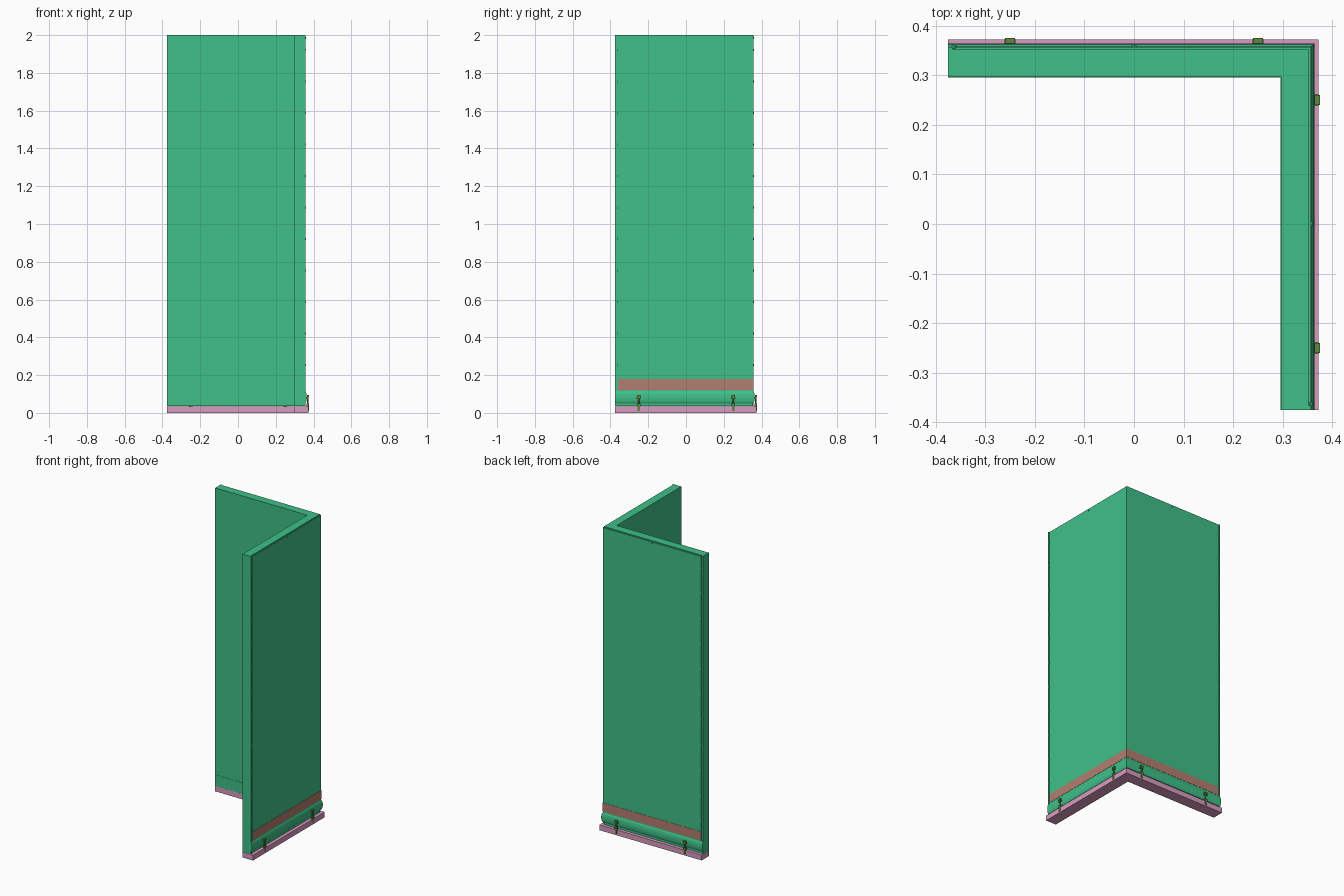
import bpy, bmesh, math
from mathutils import Matrix, Vector

if "Cube" in bpy.data.objects:
    bpy.data.objects.remove(bpy.data.objects["Cube"])


def material(name, rgb):
    m = bpy.data.materials.new(name)
    m.diffuse_color = (*rgb, 1)
    m.use_nodes = True
    m.node_tree.nodes["Principled BSDF"].inputs["Base Color"].default_value = m.diffuse_color
    return m


GREEN = material("panel_green", (0.05, 0.53, 0.25))
PINK = material("rail_pink", (0.70, 0.33, 0.53))
RED = material("strip_red", (0.45, 0.21, 0.16))
OLIVE = material("clamp_olive", (0.12, 0.24, 0.05))
END = -0.375


def finish(name, bm, mat):
    bmesh.ops.recalc_face_normals(bm, faces=bm.faces[:])
    me = bpy.data.meshes.new(name)
    bm.to_mesh(me)
    bm.free()
    me.materials.append(mat)
    ob = bpy.data.objects.new(name, me)
    bpy.context.collection.objects.link(ob)
    return ob


def corner_sweep(name, profile, mat, start=END, stop=None):
    """Sweep an (offset, z) profile along both legs of the L with a mitred corner.
    With stop set, make only a short piece at each free end."""
    bm = bmesh.new()
    if stop is None:
        runs = [[lambda d: (start, d), lambda d: (d, d), lambda d: (d, start)]]
    else:
        runs = [[lambda d: (start, d), lambda d: (stop, d)],
                [lambda d: (d, start), lambda d: (d, stop)]]
    n = len(profile)
    for run in runs:
        rings = [[bm.verts.new((*at(d), z)) for d, z in profile] for at in run]
        for a, b in zip(rings, rings[1:]):
            for i in range(n):
                j = (i + 1) % n
                bm.faces.new((a[i], a[j], b[j], b[i]))
        bm.faces.new(rings[0])
        bm.faces.new(rings[-1])
    return finish(name, bm, mat)


def rect(d0, d1, z0, z1):
    return [(d0, z0), (d1, z0), (d1, z1), (d0, z1)]


def add_box(bm, lo, hi):
    lo, hi = Vector(lo), Vector(hi)
    mat = Matrix.Translation((lo + hi) / 2) @ Matrix.Diagonal((*(hi - lo), 1))
    bmesh.ops.create_cube(bm, size=1, matrix=mat)


def add_cyl(bm, centre, radius, depth, axis="Z", sides=12):
    rot = Matrix.Rotation(math.pi / 2, 4, axis) if axis != "Z" else Matrix()
    bmesh.ops.create_cone(bm, cap_ends=True, segments=sides, radius1=radius,
                          radius2=radius, depth=depth,
                          matrix=Matrix.Translation(centre) @ rot)


def on_both_legs(name, bm, mat):
    """Make the back-leg part and its copy mirrored across the corner diagonal."""
    other = bm.copy()
    for v in other.verts:
        v.co.x, v.co.y = v.co.y, v.co.x
    for tag, b in (("back", bm), ("side", other)):
        finish(f"{name}_{tag}", b, mat)


# Wall core, outer sheet and flanges at the free ends
corner_sweep("wall_core", rect(0.297, 0.352, 0.036, 2.0), GREEN)
corner_sweep("outer_sheet", rect(0.350, 0.357, 0.11, 1.994), GREEN, start=-0.361)
corner_sweep("end_flange", rect(0.350, 0.357, 0.036, 2.0), GREEN, stop=-0.366)

# Inner kick band, coloured strip and rounded lower bead
corner_sweep("inner_kick_band", rect(0.2955, 0.30, 0.036, 0.11), GREEN)
corner_sweep("marker_strip", rect(0.354, 0.3585, 0.122, 0.18), RED, start=-0.361)
bead = [(0.350, 0.05), (0.355, 0.05)]
for k in range(7):
    a = math.radians(-80 + 25 * k)
    bead.append((0.3545 + 0.0095 * math.cos(a), 0.083 + 0.033 * math.sin(a)))
bead += [(0.355, 0.12), (0.350, 0.12)]
corner_sweep("lower_bead", bead, GREEN)

# Floor rail
corner_sweep("floor_rail", rect(0.297, 0.372, 0.0, 0.035), PINK)

# Clamps joining the bead to the rail
for i, x in enumerate((-0.25, 0.25)):
    bm = bmesh.new()
    add_box(bm, (x - 0.011, 0.356, 0.076), (x + 0.011, 0.373, 0.084))
    add_box(bm, (x - 0.010, 0.364, 0.084), (x + 0.010, 0.375, 0.095))
    add_cyl(bm, (x, 0.369, 0.055), 0.004, 0.075)
    add_box(bm, (x - 0.009, 0.362, 0.034), (x + 0.009, 0.375, 0.05))
    add_box(bm, (x - 0.007, 0.371, 0.010), (x + 0.007, 0.375, 0.034))
    on_both_legs(f"clamp_{i + 1}", bm, OLIVE)

# Row of small screws down each free edge, plus one at the top middle
bm = bmesh.new()
for k in range(12):
    add_cyl(bm, (-0.3635, 0.357, 0.087 + k / 6), 0.005, 0.007, "X", 8)
add_cyl(bm, (0, 0.357, 1.985), 0.005, 0.007, "X", 8)
on_both_legs("edge_screws", bm, GREEN)
